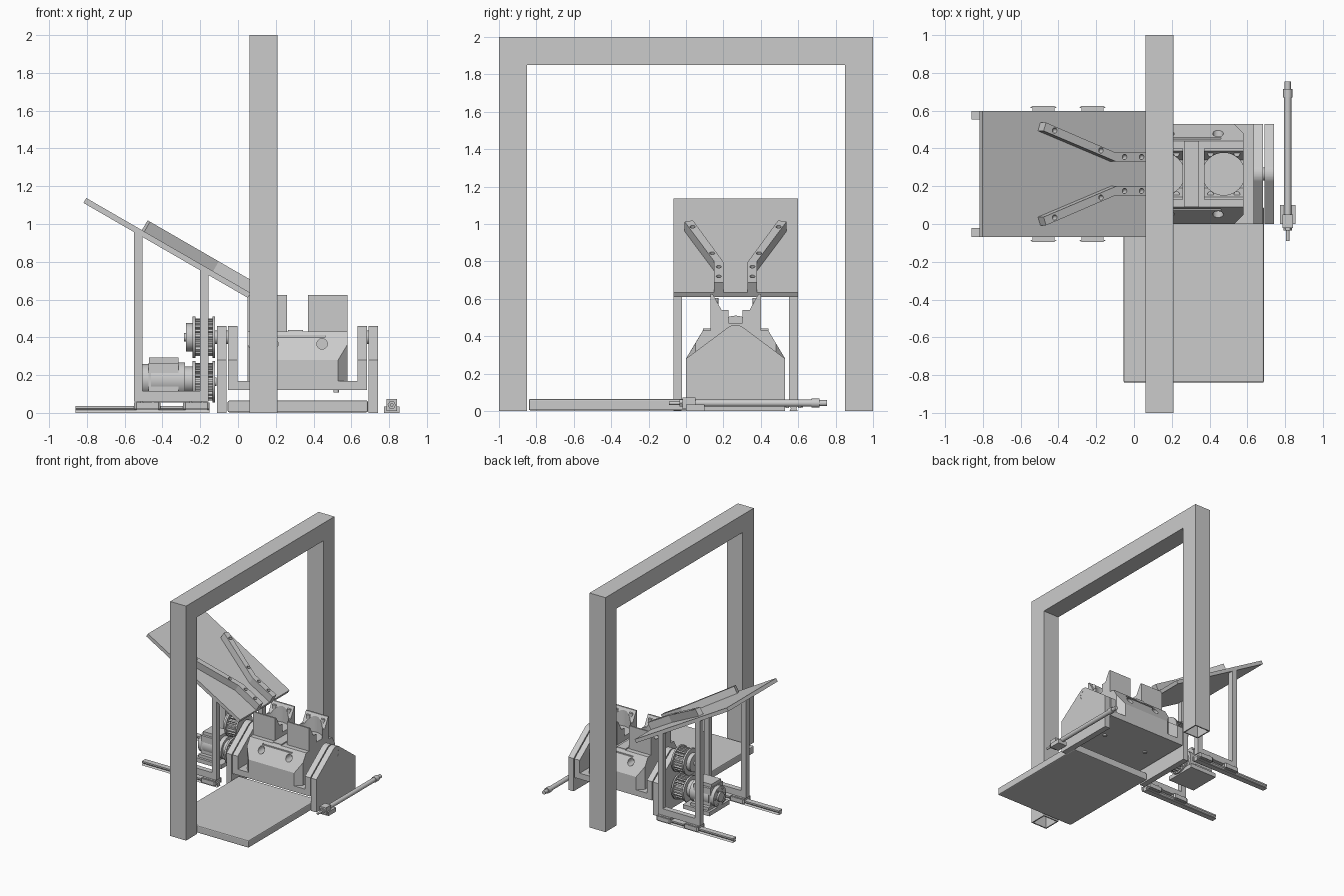
import bpy, bmesh, math
from mathutils import Vector

if "Cube" in bpy.data.objects:
    bpy.data.objects.remove(bpy.data.objects["Cube"])

YC = 0.265   # symmetry plane of the machine along y
XC = 0.315   # centre of the tilting trough along x


def prism(name, pts, axis, a, b, smooth=False):
    """Extrude a 2D outline along an axis from a to b."""
    def place(u, v, t):
        return {'x': (t, u, v), 'y': (u, t, v), 'z': (u, v, t)}[axis]
    bm = bmesh.new()
    lo = [bm.verts.new(place(u, v, a)) for u, v in pts]
    hi = [bm.verts.new(place(u, v, b)) for u, v in pts]
    bm.faces.new(lo)
    bm.faces.new(hi)
    n = len(pts)
    for i in range(n):
        f = bm.faces.new((lo[i], lo[(i + 1) % n], hi[(i + 1) % n], hi[i]))
        f.smooth = smooth
    bmesh.ops.recalc_face_normals(bm, faces=bm.faces)
    me = bpy.data.meshes.new(name)
    bm.to_mesh(me)
    bm.free()
    ob = bpy.data.objects.new(name, me)
    bpy.context.collection.objects.link(ob)
    return ob


def box(name, x0, x1, y0, y1, z0, z1):
    return prism(name, [(x0, y0), (x1, y0), (x1, y1), (x0, y1)], 'z', z0, z1)


def ring(c, r, n=32, start=0.0, end=2 * math.pi, closed=True):
    m = n if closed else n - 1
    return [(c[0] + r * math.cos(start + (end - start) * i / m),
             c[1] + r * math.sin(start + (end - start) * i / m)) for i in range(n)]


def cyl(name, axis, c, r, a, b, n=32):
    return prism(name, ring(c, r, n), axis, a, b, smooth=n > 8)


def cut(ob, *cutters):
    for c in cutters:
        m = ob.modifiers.new('cut', 'BOOLEAN')
        m.operation = 'DIFFERENCE'
        m.solver = 'EXACT'
        m.object = c
    dg = bpy.context.evaluated_depsgraph_get()
    me = bpy.data.meshes.new_from_object(ob.evaluated_get(dg))
    ob.modifiers.clear()
    ob.data = me
    for c in cutters:
        bpy.data.objects.remove(c)
    return ob


def flip(pts):
    return [(u, 2 * YC - v) for u, v in pts]


# Square-tube portal frame, open at the feet
portal = prism('portal_frame', [(-1, 0), (-1, 2), (1, 2), (1, 0), (.85, 0), (.85, 1.85),
                                (-.85, 1.85), (-.85, 0)], 'x', .06, .21)
cut(portal, *[box('bore', .07, .20, min(s * .86, s * .99), max(s * .86, s * .99), -.1, 1.84)
              for s in (-1, 1)])

# Floor plate
floor = box('floor_plate', -.055, .688, -.84, .09, .003, .065)
bv = floor.modifiers.new('bevel', 'BEVEL')
bv.width = .008
bv.segments = 2

# Pivot brackets: outer pair to the ground, inner pair on the cradle
def bracket(name, x0, x1, zb):
    arc = ring((YC, .395), .066, 14, math.radians(52), math.radians(128), False)
    ob = prism(name, [(0, zb), (.53, zb), (.53, .28)] + arc + [(0, .28)], 'x', x0, x1)
    return cut(ob, cyl('bore', 'x', (YC, .40), .035, x0 - .1, x1 + .1))

for x0, zb, nm in ((-.11, 0, 'outer_bracket'), (.69, 0, 'outer_bracket'),
                   (-.052, .12, 'inner_bracket'), (.632, .12, 'inner_bracket')):
    bracket(nm, x0, x0 + .05, zb)
for x0, x1, nm in ((-.125, -.01, 'left_pivot_pin'), (.64, .739, 'right_pivot_pin')):
    cyl(nm, 'x', (YC, .40), .035, x0, x1)
box('cradle_floor', -.052, .682, 0, .53, .12, .17)

# Trough body: sloped long faces, chamfered corners
body = prism('trough_body', [(0, .12), (.53, .12), (.53, .28), (.44, .43), (.09, .43), (0, .28)],
             'x', .05, .58)
corners = []
for xe, sx in ((.05, 1), (.58, -1)):
    for ye, sy in ((0, 1), (.53, -1)):
        o = .05
        corners.append(prism('corner', [(xe - sx * o, ye - sy * o), (xe + sx * 2 * o, ye - sy * o),
                                        (xe - sx * o, ye + sy * 2 * o)], 'z', .17, .5))
holes = []
for x in (.185, .445):
    for y0, y1 in ((-.02, .12), (.41, .55)):
        holes.append(cyl('hole', 'y', (x, .365), .028, y0, y1, 24))
for y0, y1 in ((.055, .085), (.445, .475)):
    holes.append(box('slot', .18, .46, y0, y1, .40, .412))
cut(body, *corners, *holes)
box('centre_rib', .265, .345, .09, .44, .43, .44)

# Clamping jaws with inclined faces and a scooped middle
jaw = [(.13, .43), (.13, .625), (.143, .625), (.19, .54)]
for x0 in (.05, .37):
    ob = prism('clamp_jaw', jaw + [(2 * YC - y, z) for y, z in reversed(jaw)], 'x', x0, x0 + .21)
    cut(ob, cyl('scoop', 'z', (x0 + .105, YC), .112, .47, .7, 40))
    for x in (x0 + .035, x0 + .175):
        for y in (.158, .372):
            cyl('jaw_screw', 'z', (x, y), .016, .56, .605, 12)
for x in (.11, .52):
    cyl('floor_bolt', 'z', (x, YC), .015, .108, .12, 12)

# Tilted loading table (built flat, then pitched 30 degrees)
def pitch(ob):
    ob.location = (.05, 0, .645)
    ob.rotation_euler = (0, math.radians(30), 0)

pitch(box('loading_table', -.985, .02, -.068, .598, -.03, 0))
bar = [(.02, .33), (-.2, .33), (-.645, .493), (-.63, .537), (-.21, .38), (.02, .38)]
spots = [(-.577, .495), (-.294, .39), (-.15, .355), (-.046, .355)]
for f in (lambda p: p, flip):
    pitch(cut(prism('guide_bar', f(bar), 'z', 0, .06),
              *[cyl('hole', 'z', c, .014, .02, .1, 16) for c in f(spots)]))

# Table stand on linear rails, one per side
def under(x):
    return .612 + (.05 - x) * math.tan(math.radians(30))

for y0, y1 in ((-.068, -.022), (.552, .598)):
    ym = (y0 + y1) / 2
    for x0 in (-.55, -.2):
        x1 = x0 + .045
        prism('stand_leg', [(x0, .06), (x1, .06), (x1, under(x1)), (x0, under(x0))], 'y', y0, y1)
    box('stand_beam', -.55, -.155, y0, y1, .06, .115)
    prism('linear_rail', [(ym - .023, 0), (ym + .023, 0), (ym + .014, .014), (ym + .023, .024),
                          (ym + .023, .036), (ym - .023, .036), (ym - .023, .024),
                          (ym - .014, .014)], 'x', -.86, -.15)
    for x0, x1 in ((-.55, -.41), (-.29, -.15)):
        block = box('rail_carriage', x0 + .012, x1 - .012, ym - .04, ym + .04, .015, .06)
        cut(block, box('groove', x0, x1, ym - .024, ym + .024, 0, .037))
        for s in (-1, 1):
            e = ym + s * .04
            prism('carriage_flange', [(x0, e), (x1, e), (x1 - .012, ym + s * .05),
                                      (x0 + .012, ym + s * .05)], 'z', .02, .055)
            for x in (x0 + .04, x1 - .04):
                cyl('flange_bolt', 'z', (x, ym + s * .044), .006, .055, .06, 8)

# Drive motor
ZM = .175
box('motor_base', -.5, -.25, .13, .40, .055, .09)
box('motor_foot', -.48, -.31, .15, .38, .09, .115)
box('motor_housing', -.475, -.315, .18, .35, .11, .265)
box('terminal_box', -.47, -.315, .2, .33, .265, .292)
cyl('motor_rear_cap', 'x', (YC, ZM), .085, -.505, -.475)
cyl('motor_rear_hub', 'x', (YC, ZM), .04, -.52, -.505)
cyl('motor_barrel', 'x', (YC, ZM), .092, -.46, -.28)
cyl('motor_flange', 'x', (YC, ZM), .07, -.28, -.235)
for i in range(6):
    a = i * math.pi / 3
    cyl('motor_bolt', 'x', (YC + .065 * math.cos(a), ZM + .065 * math.sin(a)), .008, -.512, -.5, 8)

# Toothed pulleys with rims
def pulley(name, z, n=22):
    pts = []
    for i in range(n):
        for k, r in ((0, .082), (.42, .082), (.5, .1), (.92, .1)):
            a = 2 * math.pi * (i + k) / n
            pts.append((YC + r * math.cos(a), z + r * math.sin(a)))
    prism(name + '_teeth', pts, 'x', -.225, -.13)
    cyl(name + '_rim', 'x', (YC, z), .11, -.24, -.225, 40)
    cyl(name + '_rim', 'x', (YC, z), .11, -.135, -.122, 40)

pulley('lower_pulley', .165)
pulley('upper_pulley', .40)
cyl('upper_pulley_hub', 'x', (YC, .40), .075, -.275, -.24)
cyl('drive_shaft', 'x', (YC, .40), .022, -.285, -.05)
cyl('motor_shaft', 'x', (YC, ZM - .01), .022, -.25, -.115)

# Tilt actuator lying beside the trough
A = (.814, .042)
box('actuator_block', .773, .855, .0, .1, 0, .035)
box('actuator_head', .785, .843, -.02, .05, .01, .073)
cyl('actuator_barrel', 'y', A, .019, .05, .68)
cyl('actuator_end_cap', 'y', A, .024, .67, .715)
cyl('actuator_tail', 'y', A, .016, .715, .755)
cyl('actuator_nut', 'y', A, .022, -.035, -.02, 6)
cyl('actuator_rod', 'y', A, .009, -.09, -.03, 16)
